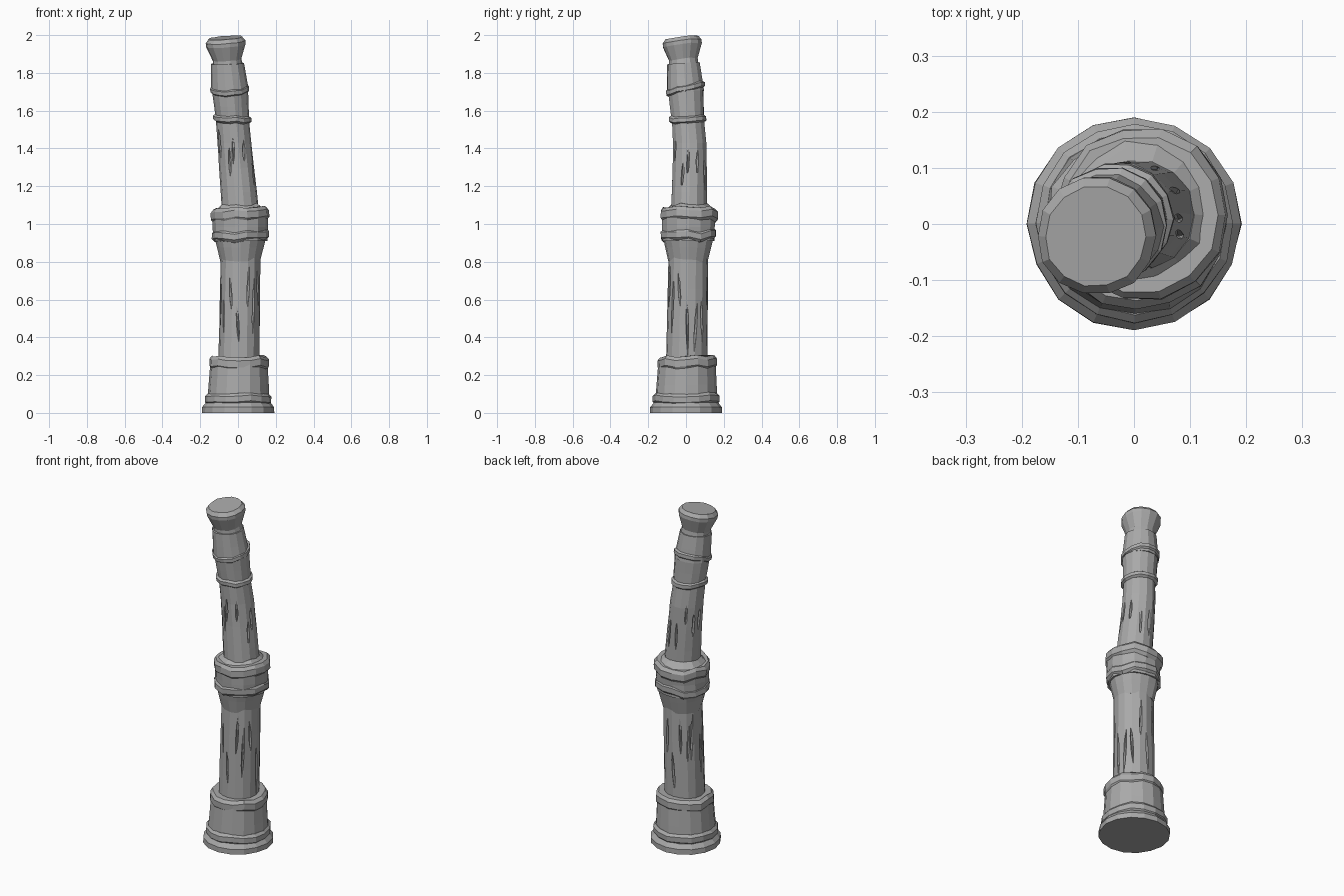
import bpy, bmesh, math, random
from mathutils import Vector, Matrix

random.seed(4)
cube = bpy.data.objects.get("Cube")
if cube:
    bpy.data.objects.remove(cube, do_unlink=True)

stone = bpy.data.materials.new("weathered_grey")
stone.use_nodes = True
grey = (0.4, 0.4, 0.4, 1)
stone.diffuse_color = grey
stone.node_tree.nodes["Principled BSDF"].inputs["Base Color"].default_value = grey


def spine(z):
    """Centre line: nearly upright below the collar, leaning above it."""
    x = 0.015 * min(z, 1.05) - 0.09 * max(z - 1.05, 0)
    y = 0.015 * min(z, 1.4) - 0.075 * max(z - 1.4, 0)
    return Vector((x, y, z))


def finish(name, bm):
    bmesh.ops.recalc_face_normals(bm, faces=bm.faces)
    mesh = bpy.data.meshes.new(name)
    bm.to_mesh(mesh)
    bm.free()
    mesh.materials.append(stone)
    obj = bpy.data.objects.new(name, mesh)
    bpy.context.collection.objects.link(obj)
    return obj


def loft(name, profile, sides=16, rough=0.002, wave=0, tilt=(0, 0)):
    """Skin rings of (height, radius) along the spine, with uneven edges."""
    bm = bmesh.new()
    lift = [random.uniform(-wave, wave) for side in range(sides)]
    bulge = [random.uniform(-rough, rough) for side in range(sides)]
    loops = []
    for z, radius in profile:
        loop = []
        for side in range(sides):
            angle = math.tau * side / sides
            reach = radius + bulge[side] + random.uniform(-rough, rough) / 2
            x, y = reach * math.cos(angle), reach * math.sin(angle)
            rise = lift[side] + tilt[0] * x + tilt[1] * y
            loop.append(bm.verts.new(spine(z) + Vector((x, y, rise))))
        loops.append(loop)
    for low, high in zip(loops, loops[1:]):
        for side in range(sides):
            after = (side + 1) % sides
            bm.faces.new((low[side], low[after], high[after], high[side]))
    bm.faces.new(loops[0][::-1])
    bm.faces.new(loops[-1])
    return finish(name, bm)


def tube(name, bottom, top, start, end, steps=2, **options):
    """Straight taper between two heights and two radii."""
    profile = []
    for step in range(steps + 1):
        t = step / steps
        profile.append((bottom + (top - bottom) * t, start + (end - start) * t))
    return loft(name, profile, **options)


def band(name, middle, half, radius, **options):
    """Raised ring with bevelled edges."""
    inner = radius - 0.014
    profile = [(middle - half, inner), (middle - half / 2, radius),
               (middle + half / 2, radius), (middle + half, inner)]
    return loft(name, profile, **options)


def carve(obj, count, bottom, top, radius, longest):
    """Cut slim upright cracks scattered around a shaft."""
    bm = bmesh.new()
    for crack in range(count):
        angle = math.tau * (crack + random.uniform(-0.3, 0.3)) / count
        out = Vector((math.cos(angle), math.sin(angle), 0))
        place = spine(random.uniform(bottom, top)) + out * radius
        length = longest * random.uniform(0.6, 1)
        shape = (Matrix.Translation(place)
                 @ Matrix.Rotation(angle, 4, "Z")
                 @ Matrix.Rotation(random.uniform(-0.07, 0.07), 4, "X")
                 @ Matrix.Diagonal((0.015, 0.008, length / 2, 1)))
        bmesh.ops.create_icosphere(bm, subdivisions=1, radius=1, matrix=shape)
    cutter = finish("crack_cutter", bm)
    cutter.hide_render = True
    mod = obj.modifiers.new("cracks", "BOOLEAN")
    mod.operation, mod.solver, mod.object = "DIFFERENCE", "EXACT", cutter
    mod.use_self = True
    bpy.context.view_layer.update()
    graph = bpy.context.evaluated_depsgraph_get()
    carved = bpy.data.meshes.new_from_object(obj.evaluated_get(graph))
    obj.modifiers.clear()
    obj.data = carved
    bpy.data.objects.remove(cutter, do_unlink=True)


# Flared foot, drum and drooping rim
loft("foot", [(0, 0.19), (0.03, 0.19), (0.055, 0.17)])
band("foot_ring", 0.075, 0.03, 0.177, wave=0.005)
tube("base_drum", 0.03, 0.27, 0.168, 0.152)
band("base_rim", 0.265, 0.035, 0.158, rough=0.004, wave=0.008)

# Lower shaft, flaring beneath the collar
lower_shaft = tube("lower_shaft", 0.27, 0.85, 0.11, 0.105, steps=3)
carve(lower_shaft, 16, 0.45, 0.7, 0.107, 0.32)
tube("shaft_flare", 0.8, 0.95, 0.104, 0.14, rough=0.003)

# Knobbly collar at the joint, with a lip at each end
tube("collar", 0.91, 1.06, 0.14, 0.147, sides=14, rough=0.005)
band("collar_lower_lip", 0.94, 0.03, 0.15, sides=14, rough=0.005, wave=0.012)
band("collar_upper_lip", 1.05, 0.035, 0.155, sides=14, rough=0.005, wave=0.008, tilt=(0.06, 0))
tube("collar_shoulder", 1.06, 1.105, 0.145, 0.095, sides=14, rough=0.004, wave=0.006)

# Upper shaft, leaning to its right
upper_shaft = tube("upper_shaft", 1.04, 1.56, 0.098, 0.086, steps=4, sides=14)
carve(upper_shaft, 12, 1.25, 1.43, 0.09, 0.22)

# Ringed neck
tube("lower_neck", 1.54, 1.72, 0.087, 0.096, sides=14, tilt=(0.05, 0.1))
tube("upper_neck", 1.7, 1.85, 0.1, 0.087, sides=14, tilt=(0.03, 0.06))
band("lower_band", 1.557, 0.02, 0.1, sides=14, wave=0.004, tilt=(-0.05, 0.05))
band("upper_band", 1.715, 0.02, 0.104, sides=14, wave=0.004, tilt=(0.05, 0.24))

# Flared cap with a tilted, bevelled top
cap_profile = [(1.84, 0.08), (1.87, 0.077), (1.945, 0.105), (1.965, 0.106), (1.985, 0.09)]
loft("cap", cap_profile, sides=14, wave=0.002, tilt=(0.08, 0.12))
